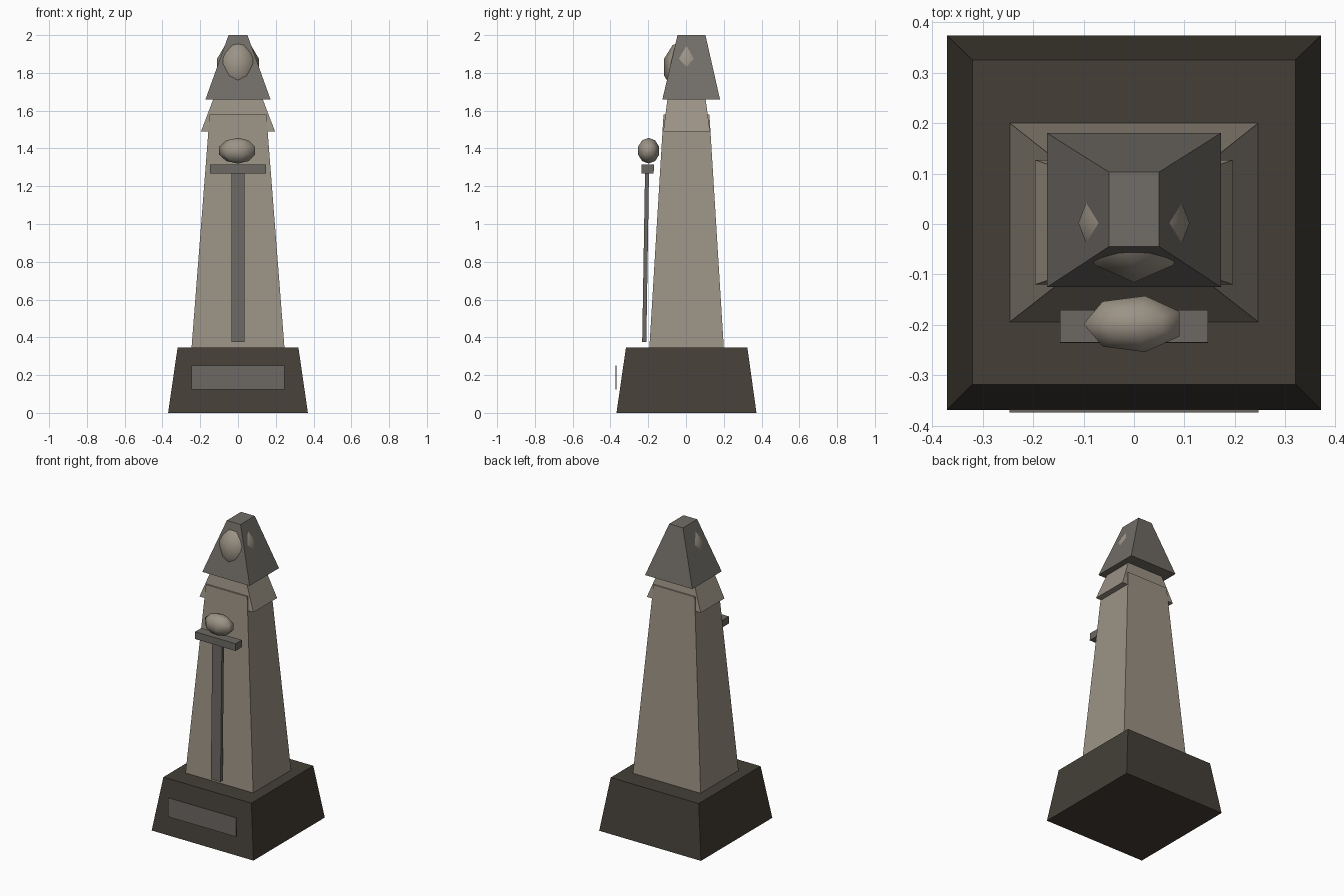
import bpy, bmesh, math
from mathutils import Matrix, Vector

cube = bpy.data.objects.get("Cube")
if cube:
    bpy.data.objects.remove(cube, do_unlink=True)


def material(name, rgb):
    mat = bpy.data.materials.new(name)
    mat.use_nodes = True
    color = (*rgb, 1)
    mat.diffuse_color = color
    mat.node_tree.nodes["Principled BSDF"].inputs["Base Color"].default_value = color
    return mat


pale_stone = material("pale stone", (0.33, 0.29, 0.235))
hood_stone = material("hood grey", (0.165, 0.152, 0.135))
metal = material("dull metal", (0.15, 0.14, 0.125))
dark_stone = material("dark stone", (0.058, 0.049, 0.038))


def finish(name, bm, mat):
    bmesh.ops.recalc_face_normals(bm, faces=bm.faces)
    mesh = bpy.data.meshes.new(name)
    bm.to_mesh(mesh)
    bm.free()
    mesh.materials.append(mat)
    obj = bpy.data.objects.new(name, mesh)
    bpy.context.collection.objects.link(obj)
    return obj


def block(name, mat, bottom, top):
    """Tapered block; each end is (z, half width, front y, back y)."""
    bm = bmesh.new()
    bmesh.ops.create_cube(bm, size=2)
    for v in bm.verts:
        z, half, front, back = top if v.co.z > 0 else bottom
        v.co = Vector((v.co.x * half, back if v.co.y > 0 else front, z))
    return finish(name, bm, mat)


def ball(name, mat, center, radii, segments):
    """Coarse smooth ellipsoid with one meridian on the right side."""
    bm = bmesh.new()
    bmesh.ops.create_uvsphere(bm, u_segments=segments, v_segments=5, radius=1)
    bm.transform(Matrix.LocRotScale(Vector(center), None, Vector(radii))
                 @ Matrix.Rotation(math.pi / 2, 4, "Z"))
    for f in bm.faces:
        f.smooth = True
    return finish(name, bm, mat)


# Pedestal and its plaque
block("pedestal", dark_stone, (0, 0.37, -0.368, 0.373), (0.345, 0.32, -0.318, 0.325))
block("plaque", metal, (0.125, 0.247, -0.373, -0.367), (0.25, 0.247, -0.373, -0.367))

# Robed figure: robe, shoulders, head and hood
block("robe", pale_stone, (0.345, 0.246, -0.194, 0.2), (1.58, 0.15, -0.119, 0.124))
block("shoulders", pale_stone, (1.49, 0.196, -0.12, 0.127), (1.71, 0.112, -0.092, 0.097))
ball("head", pale_stone, (0, 0.002, 1.83), (0.116, 0.124, 0.145), 8)
block("hood", hood_stone, (1.66, 0.172, -0.125, 0.18), (2, 0.05, -0.045, 0.103))

# Sword held point down, with the hands over the guard
block("sword_blade", metal, (0.375, 0.035, -0.232, -0.21), (1.27, 0.035, -0.217, -0.196))
block("sword_guard", metal, (1.268, 0.147, -0.236, -0.171), (1.315, 0.147, -0.235, -0.17))
ball("hands", pale_stone, (0, -0.198, 1.388), (0.105, 0.06, 0.068), 7)
